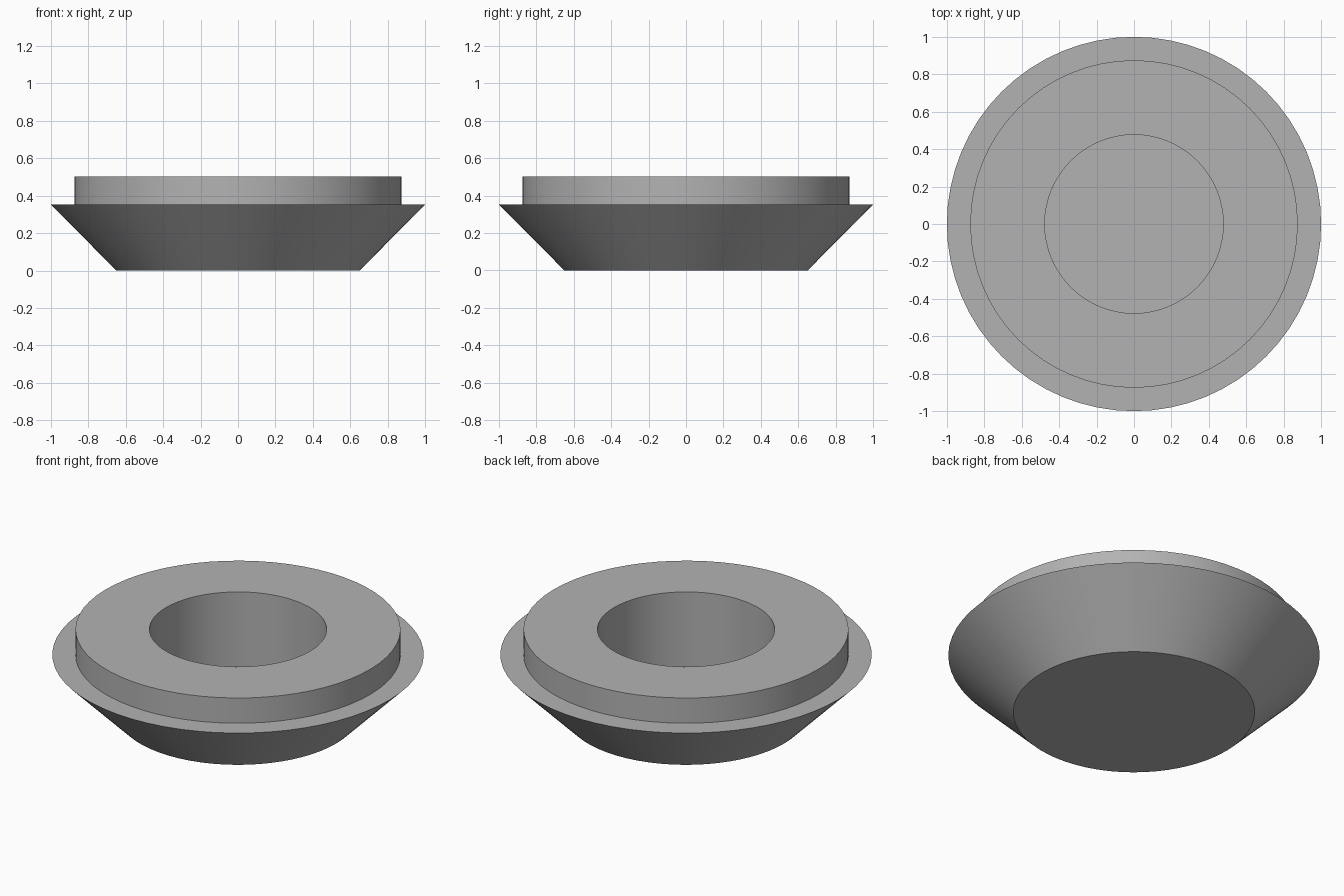
import bpy
import bmesh
import math

cube = bpy.data.objects.get("Cube")
if cube:
    bpy.data.objects.remove(cube, do_unlink=True)

# Plain grey material
grey = bpy.data.materials.new("plain_grey")
grey.use_nodes = True
colour = (0.45, 0.45, 0.45, 1)
grey.diffuse_color = colour
grey.node_tree.nodes["Principled BSDF"].inputs["Base Color"].default_value = colour

SEGMENTS = 64


def lathe(name, profile):
    """Stack rings of (radius, z) and cap both ends."""
    bm = bmesh.new()
    rings = []
    for radius, z in profile:
        rings.append([bm.verts.new((radius * math.cos(a), radius * math.sin(a), z))
                      for a in (math.tau * i / SEGMENTS for i in range(SEGMENTS))])
    for low, high in zip(rings, rings[1:]):
        for i in range(SEGMENTS):
            j = (i + 1) % SEGMENTS
            bm.faces.new((low[i], low[j], high[j], high[i]))
    bm.faces.new(rings[0][::-1])
    bm.faces.new(rings[-1])
    bmesh.ops.recalc_face_normals(bm, faces=bm.faces)
    mesh = bpy.data.meshes.new(name)
    bm.to_mesh(mesh)
    bm.free()
    mesh.materials.append(grey)
    obj = bpy.data.objects.new(name, mesh)
    bpy.context.collection.objects.link(obj)
    return obj


# Cone base, ledge, collar, top rim, bore wall and bore floor
plug = lathe("tapered_plug", [
    (0.65, 0), (1, 0.352), (0.875, 0.352),
    (0.875, 0.502), (0.477, 0.502), (0.477, 0.06),
])

bpy.ops.object.select_all(action="DESELECT")
plug.select_set(True)
bpy.context.view_layer.objects.active = plug
bpy.ops.object.shade_smooth_by_angle(angle=math.radians(30))
